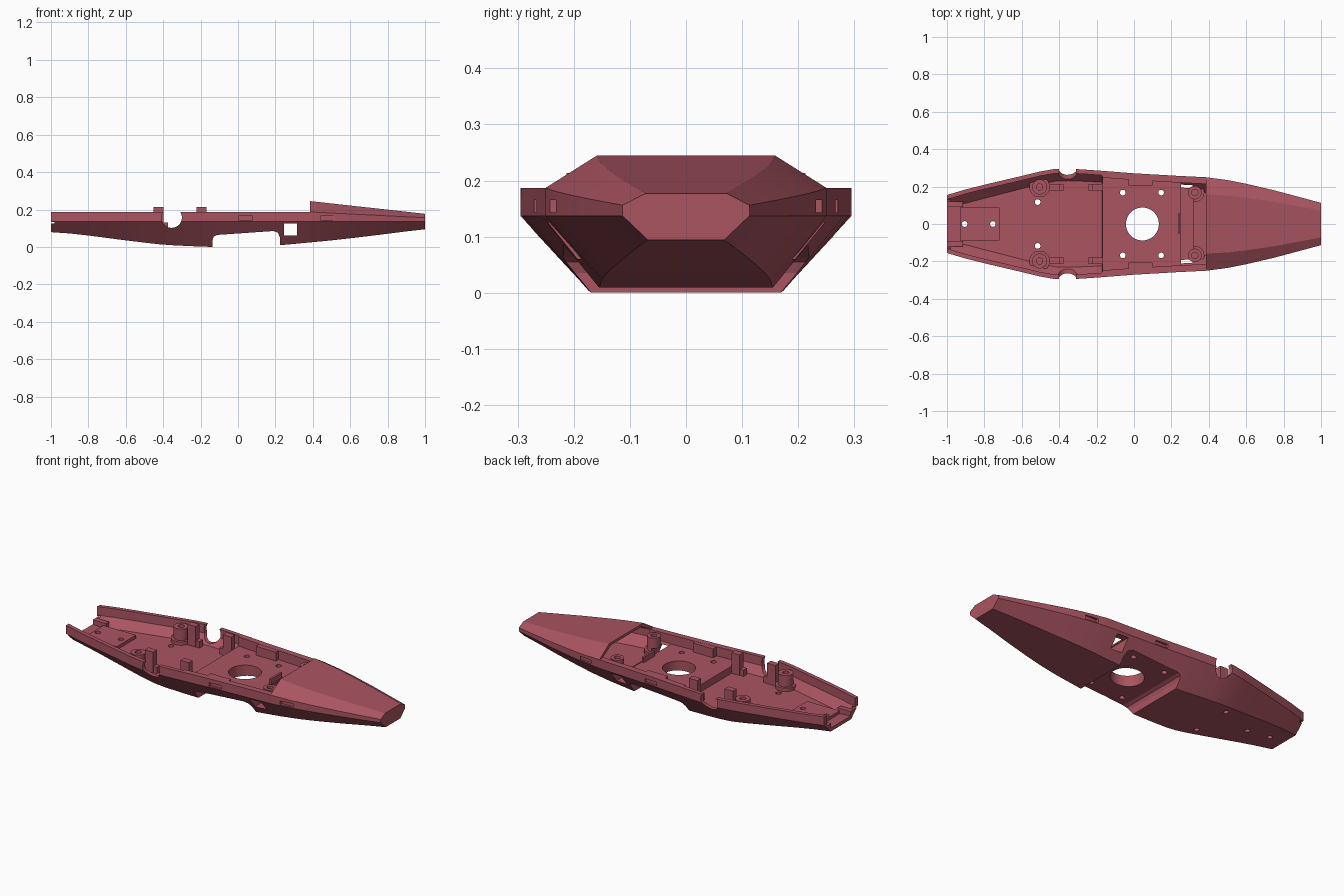
import bpy, bmesh, math
from mathutils import Matrix

cube = bpy.data.objects.get("Cube")
if cube:
    bpy.data.objects.remove(cube)

red = bpy.data.materials.new("dusty red")
red.use_nodes = True
red.diffuse_color = (0.40, 0.09, 0.12, 1)
red.node_tree.nodes["Principled BSDF"].inputs["Base Color"].default_value = red.diffuse_color

DECK, EPS, MID = 0.385, 0.001, 0.137
REAR_FLOOR, PLATFORM, BAY_FLOOR = .093, .134, .085
# Hull stations: x, half width, keel height
STATIONS = [(-1.02, .150, .081), (-1, .155, .079), (-.9, .185, .072), (-.8, .21, .061),
            (-.6, .257, .035), (-.5, .281, .023), (-.42, .295, .014), (-.35, .296, .009),
            (-.25, .290, .004), (-.14, .282, 0), (0, .271, .004), (.225, .258, .009),
            (DECK, .25, .024), (.5, .235, .035), (.6, .215, .046), (.75, .18, .064),
            (.9, .14, .083), (1, .113, .094)]


def hull_at(x):
    for a, b in zip(STATIONS, STATIONS[1:]):
        if x <= b[0] + 1e-6:
            t = (x - a[0]) / (b[0] - a[0])
            return [p + (q - p) * t for p, q in zip(a, b)][1:]


def finish(name, bm):
    bmesh.ops.recalc_face_normals(bm, faces=bm.faces)
    mesh = bpy.data.meshes.new(name)
    bm.to_mesh(mesh)
    bm.free()
    mesh.materials.append(red)
    ob = bpy.data.objects.new(name, mesh)
    bpy.context.collection.objects.link(ob)
    return ob


def loft(name, sections):
    bm = bmesh.new()
    rings = [[bm.verts.new(p) for p in s] for s in sections]
    for a, b in zip(rings, rings[1:]):
        for i in range(len(a)):
            j = (i + 1) % len(a)
            bm.faces.new((a[i], a[j], b[j], b[i]))
    bm.faces.new(rings[0])
    bm.faces.new(rings[-1])
    return finish(name, bm)


def section(x, half):
    return [(x, y, z) for y, z in half] + [(x, -y, z) for y, z in reversed(half)]


def box(name, x0, x1, y0, y1, z0, z1):
    bm = bmesh.new()
    size = Matrix.Diagonal((x1 - x0, y1 - y0, z1 - z0, 1))
    mid = Matrix.Translation(((x0 + x1) / 2, (y0 + y1) / 2, (z0 + z1) / 2))
    bmesh.ops.create_cube(bm, size=1, matrix=mid @ size)
    return finish(name, bm)


def rod(name, x, y, z, r, length, axis="Z"):
    bm = bmesh.new()
    turn = Matrix.Rotation(math.pi / 2, 4, "X") if axis == "Y" else Matrix()
    bmesh.ops.create_cone(bm, cap_ends=True, segments=40, radius1=r, radius2=r, depth=length,
                          matrix=Matrix.Translation((x, y, z)) @ turn)
    return finish(name, bm)


def combine(ob, other, operation="DIFFERENCE"):
    mod = ob.modifiers.new("cut", "BOOLEAN")
    mod.operation, mod.solver, mod.object = operation, "EXACT", other
    bpy.context.view_layer.objects.active = ob
    bpy.ops.object.modifier_apply(modifier=mod.name)
    bpy.data.objects.remove(other)


# Outer hull with raised front deck
def outer(x, deck):
    w, keel = hull_at(x)
    t = max(0, (x - DECK) / (1 - DECK))
    rim, top, inset = .187 - .031 * t, .245 - .068 * t, .092 - .051 * t
    if not deck:
        rim, top, inset = .187, .187, .06
    return section(x, [(w * .6, keel), (w, MID), (w, rim), (w - inset, top)])


xs = [s[0] for s in STATIONS]
hull = loft("hull", [outer(x, False) for x in xs if -1 <= x < DECK]
            + [outer(DECK - EPS, False)] + [outer(x, True) for x in xs if x >= DECK])


# Inset section, open upwards unless it lies under the deck
def inner(x, wall=.02, lift=.02, floor=0, deck=False, steep=False):
    w, keel = hull_at(x)
    slope = .4 * w / (MID - keel)
    w -= wall
    floor = max(keel + lift, floor)
    low = w if steep else w - slope * (MID - floor)
    t = max(0, (x - DECK) / (1 - DECK))
    rim, top, inset = .18 - .031 * t, .23 - .068 * t, .09 - .051 * t
    if not deck:
        rim, top, inset = .187, .3, 0
    return section(x, [(low, floor), (w, MID), (w, rim), (w - inset, top)])


# Hollow: rear floor, raised middle platform, front bay, space under the deck
P0, P1 = -.17, .25
rear = dict(wall=.024, floor=REAR_FLOOR)
platform = dict(wall=.036, floor=PLATFORM, steep=True)
bay = dict(wall=.036, floor=BAY_FLOOR)
cavity = [inner(x, **rear) for x in [x for x in xs if x < P0] + [P0]]
cavity += [inner(x, **platform) for x in [P0 + EPS] + [x for x in xs if P0 < x < P1] + [P1]]
cavity += [inner(x, **bay) for x in (P1 + EPS, DECK - EPS)]
cavity += [inner(x, floor=BAY_FLOOR, deck=True) for x in [x for x in xs if DECK <= x < .95] + [.95]]
combine(hull, loft("cavity", cavity))

# Rounded belly notch
notch = [(-.137, -.1), (-.137, .035), (-.13, .055), (-.113, .064),
         (.19, .085), (.213, .076), (.225, .05), (.225, -.1)]
combine(hull, loft("notch", [[(x, y, z) for x, z in notch] for y in (-.4, .4)]))


def cut_window(ob):
    combine(ob, box("window", .245, .315, -.4, .4, .06, .125))


# Axle openings, square side windows and shallow clip slots
combine(hull, rod("axle", -.355, 0, .157, .055, 1, "Y"))
cut_window(hull)
for s in (-1, 1):
    for x in (.04, .48):
        w = hull_at(x)[0]
        ys = sorted((s * (w - .012), s * (w + .05)))
        combine(hull, box("slot", x - .038, x + .038, *ys, .143, .165))
    ys = sorted((s * .09, s * .3))
    combine(hull, box("slit", -1.1, -.98, *ys, .126, .134))

# Large round opening and screw holes
combine(hull, rod("opening", .045, 0, .1, .088, .4))
holes = [(-.905, 0), (-.755, 0)]
for s in (-1, 1):
    holes += [(-.06, s * .168), (.145, s * .168), (-.515, s * .117)]
for x, y in holes:
    combine(hull, rod("hole", x, y, .1, .015, .4))

# Stern mounting plate
plate = box("stern_plate", -.93, -.72, -.088, .088, .085, .112)
for x, y in holes[:2]:
    combine(plate, rod("hole", x, y, .1, .015, .4))
box("platform_bar", .235, .247, -.05, .055, .13, .165)


# Trim a fitting so that it stays within the hull skin
def trim(ob):
    combine(ob, loft("skin", [inner(x, wall=.008, lift=.008) for x in xs]), "INTERSECT")


# Paired inner fittings
parts = [hull]
for s, side in ((1, "left"), (-1, "right")):
    def pair(name, x0, x1, y0, y1, z0, z1):
        trim(box(f"{side}_{name}", x0, x1, *sorted((s * y0, s * y1)), z0, z1))

    for x, label in ((-.425, "rear"), (-.195, "front")):
        pair(label + "_axle_block", x - .027, x + .027, .178, .213, .085, .213)
    pair("rear_block_foot", -.41, -.375, .18, .212, .085, .13)
    pair("front_block_foot", -.245, -.21, .18, .212, .085, .13)
    pair("clip_backing", -.03, .10, .207, .25, .13, .186)
    pair("stern_ledge", -1, -.915, .09, .119, .095, .125)

    # Hollow screw posts with wide feet
    for label, x, y, z0, z1, r in (("rear", -.505, .198, .085, .18, .04),
                                   ("front", .325, .168, .078, .185, .036)):
        post = rod(f"{side}_{label}_post", x, s * y, (z0 + z1) / 2, r, z1 - z0)
        combine(post, rod("foot", x, s * y, z0 + .015, r + .015, .026), "UNION")
        combine(post, rod("bore", x, s * y, z1, .017, .1))
        trim(post)
        if label == "front":
            cut_window(post)
        parts.append(post)

# Smooth the curved parts, keeping edges sharp
bpy.ops.object.select_all(action="DESELECT")
for ob in parts:
    ob.select_set(True)
bpy.context.view_layer.objects.active = hull
bpy.ops.object.shade_smooth_by_angle(angle=math.radians(18))
